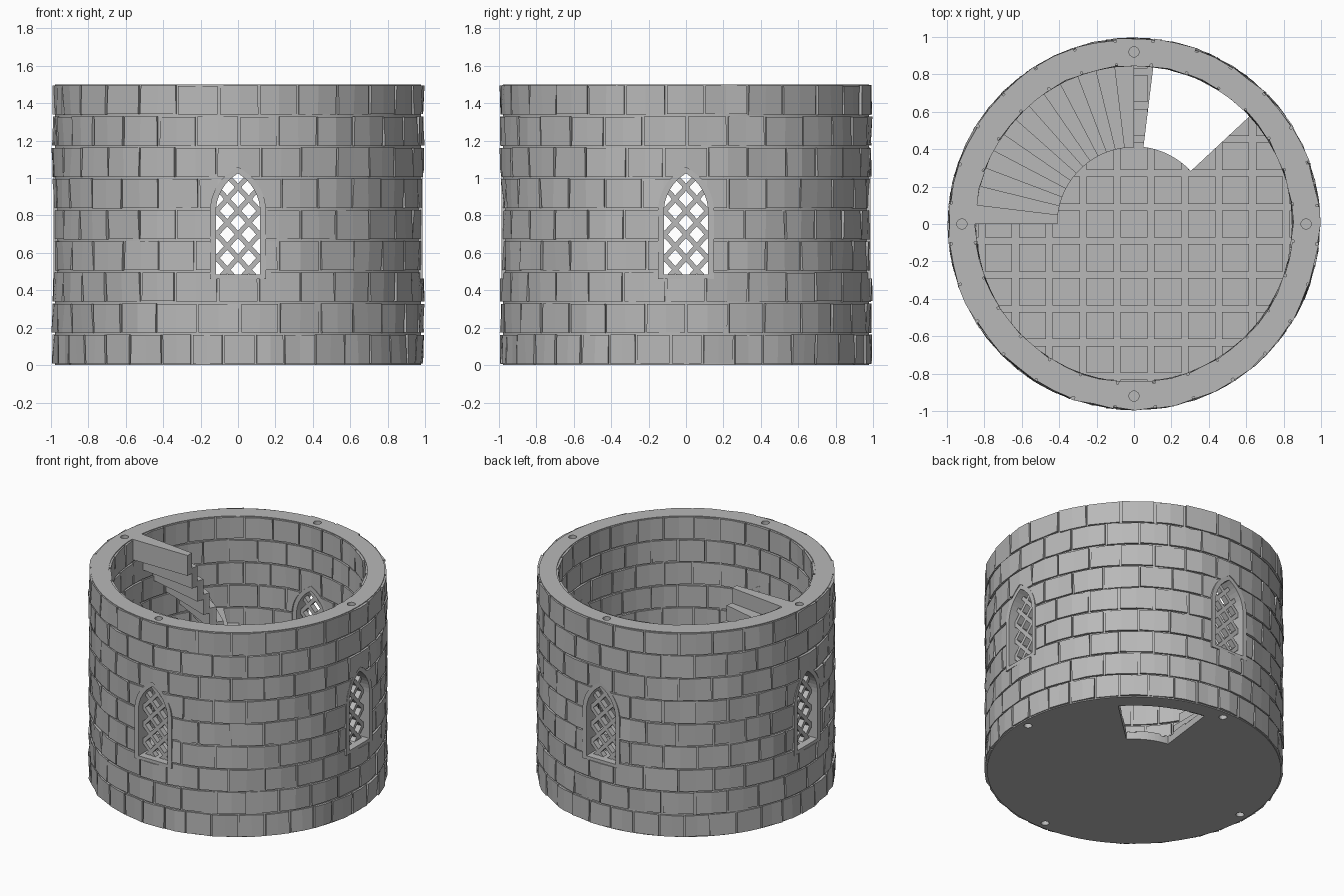
import bpy, bmesh, math, random
from mathutils import Matrix, Vector

random.seed(4)
cube = bpy.data.objects.get("Cube")
if cube:
    bpy.data.objects.remove(cube)

stone = bpy.data.materials.new("grey stone")
stone.use_nodes = True
GREY = (0.48, 0.48, 0.48, 1)
stone.diffuse_color = GREY
stone.node_tree.nodes["Principled BSDF"].inputs["Base Color"].default_value = GREY

HEIGHT, INNER, OUTER = 1.5, 0.86, 0.978
FLOOR_TOP, STAIR_IN = 0.05, 0.41


def polar(r, deg, z=0.0):
    a = math.radians(deg)
    return Vector((r * math.cos(a), r * math.sin(a), z))


def arc(r, start, end, n):
    return [polar(r, start + (end - start) * i / n) for i in range(n + 1)]


def finish(name, bm):
    bmesh.ops.recalc_face_normals(bm, faces=bm.faces)
    mesh = bpy.data.meshes.new(name)
    bm.to_mesh(mesh)
    bm.free()
    mesh.materials.append(stone)
    obj = bpy.data.objects.new(name, mesh)
    bpy.context.collection.objects.link(obj)
    return obj


def prism(bm, outline, lo, hi, hole=None, matrix=Matrix()):
    """Extrude a flat outline, optionally with a matching inner loop."""
    def loop(points, z):
        return [bm.verts.new(matrix @ Vector((p[0], p[1], z))) for p in points]

    def bridge(a, b):
        for i in range(len(a)):
            j = (i + 1) % len(a)
            bm.faces.new((a[i], a[j], b[j], b[i]))

    low, high = loop(outline, lo), loop(outline, hi)
    bridge(low, high)
    if hole:
        low_in, high_in = loop(hole, lo), loop(hole, hi)
        bridge(low_in, high_in)
        bridge(low, low_in)
        bridge(high, high_in)
    else:
        bm.faces.new(low)
        bm.faces.new(high)


def block(bm, a0, a1, r0, r1, z0, z1, n=2, rough_in=0.0, rough_out=0.0):
    """Curved block between two angles, with uneven faces."""
    rows = []
    for i in range(n + 1):
        a = a0 + (a1 - a0) * i / n
        rows.append([bm.verts.new(polar(
            r + random.uniform(-1, 1) * rough, a, z))
            for r, z, rough in ((r0, z0, rough_in), (r1, z0, rough_out),
                                (r1, z1, rough_out), (r0, z1, rough_in))])
    for p, q in zip(rows, rows[1:]):
        for k in range(4):
            m = (k + 1) % 4
            bm.faces.new((p[k], p[m], q[m], q[k]))
    bm.faces.new(rows[0])
    bm.faces.new(rows[-1])


def boolean(obj, cutter, operation="DIFFERENCE"):
    mod = obj.modifiers.new("cut", "BOOLEAN")
    mod.operation, mod.solver, mod.object = operation, "EXACT", cutter
    bpy.context.view_layer.objects.active = obj
    bpy.ops.object.modifier_apply(modifier=mod.name)


def arch(w, bottom, spring, rise, n=8):
    """Pointed arch outline."""
    rad = (w * w + rise * rise) / (2 * w)
    top = math.asin(rise / rad)
    side = [(w - rad + rad * math.cos(top * i / n),
             spring + rad * math.sin(top * i / n)) for i in range(n + 1)]
    return ([(-w, bottom), (w, bottom)] + side
            + [(-x, z) for x, z in reversed(side[:-1])])


def facing(k):
    """Maps an upright outline to one of the four sides, extruding outward."""
    return Matrix.Rotation(k * math.pi / 2, 4, "Z") @ Matrix.Rotation(math.pi / 2, 4, "X")


# Cutters: window openings, peg holes
bm = bmesh.new()
for k in range(4):
    prism(bm, arch(0.148, 0.462, 0.82, 0.237), 0.7, 1.2, matrix=facing(k))
openings = finish("window_cutter", bm)
bm = bmesh.new()
for k in range(4):
    spot = polar(0.92, 90 * k)
    circle = [spot + p for p in arc(0.027, 0, 345, 23)]
    prism(bm, circle, -0.1, 0.1)
    prism(bm, circle, HEIGHT - 0.1, HEIGHT + 0.1)
pegs = finish("peg_hole_cutter", bm)

# Wall core
bm = bmesh.new()
prism(bm, arc(OUTER, 0, 357.5, 143), 0, HEIGHT, hole=arc(INNER, 0, 357.5, 143))
wall = finish("wall_core", bm)
boolean(wall, openings)
boolean(wall, pegs)

# Brick courses, outside and inside
COURSES = 9
PITCH = HEIGHT / COURSES


def brickwork(name, r0, r1, rough_in, rough_out):
    bm = bmesh.new()
    for row in range(COURSES):
        count = 36 if row == 0 else 28
        step = 360 / count
        shift = 90 + (0 if row % 2 else step / 2)
        joints = [shift + i * step + random.uniform(-0.8, 0.8) for i in range(count)]
        joints.append(joints[0] + 360)
        for a, b in zip(joints, joints[1:]):
            gap = random.uniform(0.25, 0.5)
            z0 = row * PITCH + random.uniform(0.005, 0.009)
            z1 = (row + 1) * PITCH - random.uniform(0.003, 0.007)
            block(bm, a + gap, b - gap, r0, r1, z0, z1, 2, rough_in, rough_out)
    bricks = finish(name, bm)
    boolean(bricks, openings)


brickwork("outer_bricks", 0.96, 0.991, 0, 0.007)
brickwork("inner_bricks", 0.848, 0.875, 0.005, 0)

# Window frames
bm = bmesh.new()
for k in range(4):
    prism(bm, arch(0.15, 0.46, 0.82, 0.24), 0.845, 0.986,
          hole=arch(0.118, 0.485, 0.82, 0.205), matrix=facing(k))
finish("window_frames", bm)

# Diagonal lattices: panels with diamond openings
PX, PZ, OPEN = 0.115, 0.126, 0.69
for k in range(4):
    bm = bmesh.new()
    prism(bm, arch(0.122, 0.48, 0.82, 0.211), 0.895, 0.935, matrix=facing(k))
    panel = finish("window_lattice", bm)
    bm = bmesh.new()
    limit = arch(0.117, 0.486, 0.82, 0.203)
    for i in range(-2, 3):
        for j in range(-1, 11):
            if (i + j) % 2 == 0:
                x, z = i * PX / 2, 0.51 + j * PZ / 2
                w, h = PX / 2 * OPEN, PZ / 2 * OPEN
                prism(bm, [(x - w, z), (x, z - h), (x + w, z), (x, z + h)],
                      0.85, 1.0, matrix=facing(k))
    diamonds = finish("diamond_cutter", bm)
    boolean(panel, diamonds)
    bpy.data.objects.remove(diamonds)

# Floor with a stairwell opening
outline = arc(INNER + 0.003, 83, 403, 120) + arc(STAIR_IN + 0.005, 43, 83, 12)
bm = bmesh.new()
prism(bm, outline, 0, FLOOR_TOP)
finish("floor", bm)

# Raised floor tiles trimmed to the floor outline
bm = bmesh.new()
for i in range(-5, 6):
    for j in range(-5, 6):
        x, y, h = i * 0.181, j * 0.181, 0.073
        prism(bm, [(x - h, y - h), (x + h, y - h), (x + h, y + h), (x - h, y + h)],
              FLOOR_TOP - 0.01, FLOOR_TOP + 0.012)
tiles = finish("floor_tiles", bm)
bm = bmesh.new()
prism(bm, outline, 0.01, 0.2)
trim = finish("tile_trim", bm)
boolean(tiles, trim, "INTERSECT")

# Winding stair, climbing to the rim
STEPS = 13
turn = 90 / STEPS
rise = (HEIGHT - FLOOR_TOP) / STEPS
for i in range(STEPS):
    bm = bmesh.new()
    top = FLOOR_TOP + (i + 1) * rise
    block(bm, 90 + i * turn, 90 + (i + 1) * turn, STAIR_IN, INNER + 0.005,
          max(0.02, top - 0.15), top)
    finish("stair_step", bm)

for helper in (openings, pegs, trim):
    bpy.data.objects.remove(helper)

# Smooth round wall with sharp edges
bpy.ops.object.select_all(action="DESELECT")
wall.select_set(True)
bpy.context.view_layer.objects.active = wall
bpy.ops.object.shade_smooth_by_angle(angle=math.radians(20))
